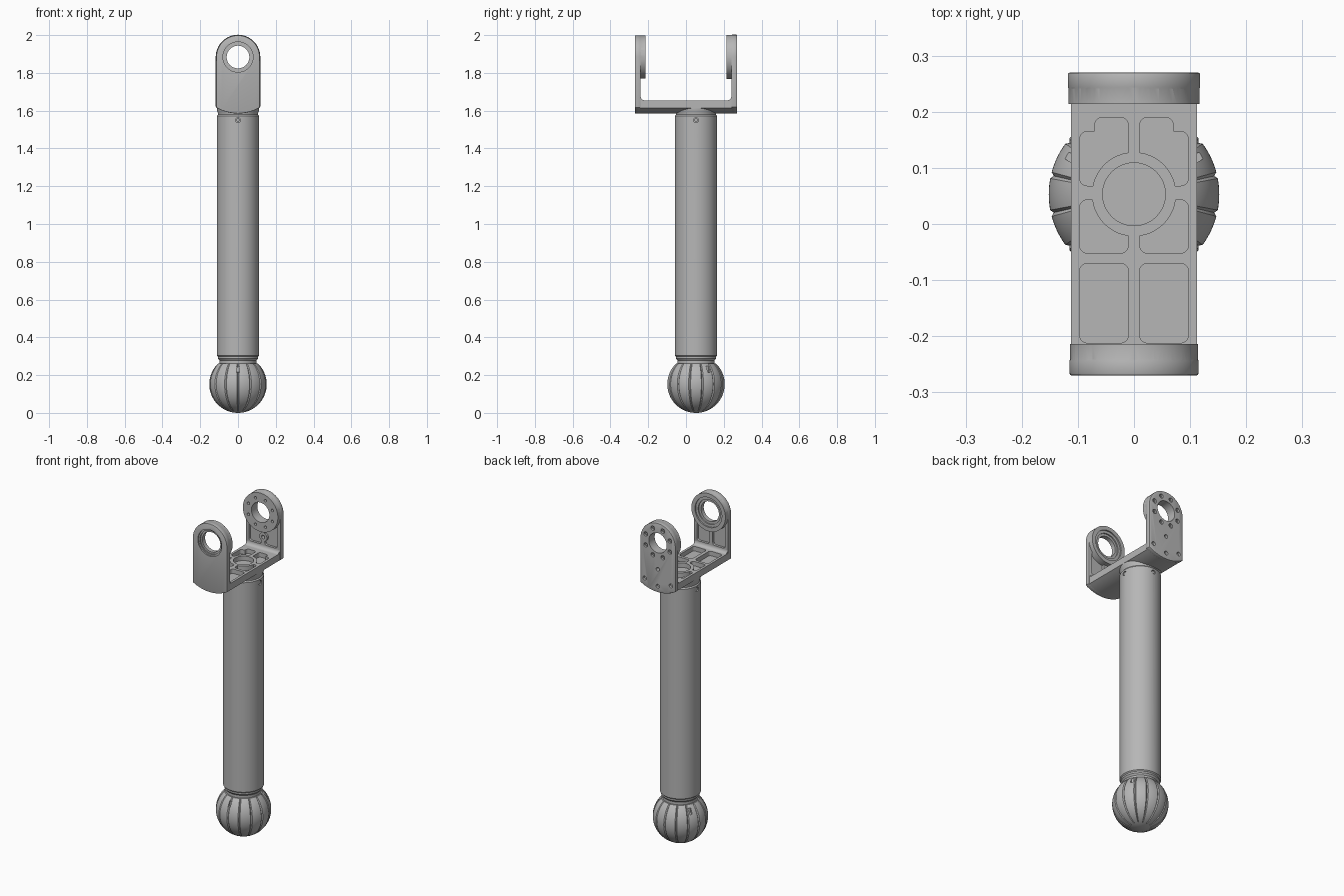
import bpy, bmesh, math
from mathutils import Vector

old = bpy.data.objects.get("Cube")
if old:
    bpy.data.objects.remove(old, do_unlink=True)

grey = bpy.data.materials.new("satin grey")
grey.use_nodes = True
COLOUR = (0.47, 0.47, 0.47, 1)
grey.diffuse_color = COLOUR
grey.node_tree.nodes["Principled BSDF"].inputs["Base Color"].default_value = COLOUR

AXIS_Y = 0.053      # handle axis
EYE_Z = 1.884       # height of the two eyes
PLACE = {"x": lambda a, b, c: (c, a, b),
         "y": lambda a, b, c: (a, c, b),
         "z": lambda a, b, c: (a, b, c)}


def finish(bm, name):
    bmesh.ops.recalc_face_normals(bm, faces=bm.faces)
    mesh = bpy.data.meshes.new(name)
    bm.to_mesh(mesh)
    bm.free()
    ob = bpy.data.objects.new(name, mesh)
    bpy.context.collection.objects.link(ob)
    mesh.materials.append(grey)
    return ob


def prism(name, pts, lo, hi, axis="y"):
    """Extrude a closed outline from lo to hi along an axis."""
    bm = bmesh.new()
    face = bm.faces.new([bm.verts.new(PLACE[axis](a, b, lo)) for a, b in pts])
    ext = bmesh.ops.extrude_face_region(bm, geom=[face])
    move = Vector(PLACE[axis](0, 0, hi - lo))
    bmesh.ops.translate(bm, vec=move, verts=[v for v in ext["geom"] if isinstance(v, bmesh.types.BMVert)])
    return finish(bm, name)


def arc(cx, cy, r, start, end, n):
    return [(cx + r * math.cos(math.radians(start + (end - start) * i / n)),
             cy + r * math.sin(math.radians(start + (end - start) * i / n))) for i in range(n + 1)]


def disc(name, cx, cy, r, lo, hi, axis="y", n=48):
    return prism(name, arc(cx, cy, r, 0, 360, n)[:-1], lo, hi, axis)


def rounded(x0, x1, y0, y1, r=0.014):
    return (arc(x1 - r, y1 - r, r, 0, 90, 5) + arc(x0 + r, y1 - r, r, 90, 180, 5)
            + arc(x0 + r, y0 + r, r, 180, 270, 5) + arc(x1 - r, y0 + r, r, 270, 360, 5))


def lathe(name, profile, n=64):
    """Revolve (radius, height) points around the handle axis."""
    bm = bmesh.new()
    rings = [[bm.verts.new((r * math.cos(t), AXIS_Y + r * math.sin(t), z))
              for t in (math.tau * i / n for i in range(n))] for r, z in profile]
    for a, b in zip(rings, rings[1:]):
        for i in range(n):
            bm.faces.new((a[i], a[(i + 1) % n], b[(i + 1) % n], b[i]))
    bm.faces.new(rings[0])
    bm.faces.new(rings[-1])
    return finish(bm, name)


def apply(ob, mod):
    bpy.context.view_layer.objects.active = ob
    bpy.ops.object.modifier_apply(modifier=mod.name)


def combine(ob, other, op="DIFFERENCE"):
    mod = ob.modifiers.new("combine", "BOOLEAN")
    mod.operation, mod.object, mod.solver = op, other, "EXACT"
    apply(ob, mod)
    bpy.data.objects.remove(other, do_unlink=True)


def soften(ob, width=0.004):
    mod = ob.modifiers.new("soft edge", "BEVEL")
    mod.width, mod.segments, mod.limit_method = width, 2, "ANGLE"
    mod.angle_limit = math.radians(40)
    apply(ob, mod)


def smooth(ob):
    bpy.ops.object.select_all(action="DESELECT")
    ob.select_set(True)
    bpy.context.view_layer.objects.active = ob
    bpy.ops.object.shade_smooth_by_angle(angle=math.radians(30))


def belly(half):
    """Shallow curved underside of the fork, left to right."""
    R, low = 0.228, 1.585
    a = math.degrees(math.asin(half / R))
    return arc(0, low + R, R, 270 - a, 270 + a, 16)


# Fork floor with pockets, ribs and a central ring
floor = prism("fork_floor", belly(0.112) + [(0.112, 1.655), (-0.112, 1.655)], -0.25, 0.25)
for s in (-1, 1):
    for x0, x1, y0, y1 in ((0.01, 0.097, -0.212, -0.07), (0.01, 0.097, -0.052, 0.043),
                           (0.01, 0.097, 0.068, 0.165), (0.01, 0.07, 0.09, 0.19)):
        a, b = sorted((s * x0, s * x1))
        combine(floor, prism("cutter", rounded(a, b, y0, y1), 1.628, 1.7, "z"))
combine(floor, disc("ring", 0, AXIS_Y, 0.075, 1.615, 1.655, "z"), "UNION")
combine(floor, disc("cutter", 0, AXIS_Y, 0.056, 1.628, 1.7, "z"))
smooth(floor)

# Small fillets where the floor meets the walls
for s, label in ((-1, "front"), (1, "back")):
    curve = [(s * (0.22 + p), q) for p, q in arc(0, 1.675, 0.02, 270, 360, 6)]
    smooth(prism(label + "_fillet", curve + [(s * 0.245, 1.675), (s * 0.245, 1.65), (s * 0.22, 1.65)],
                 -0.11, 0.11, "x"))


# Fork walls: plate with a round eye boss on the inner side
def wall(name, s, half):
    outline = belly(half) + arc(0, EYE_Z, half, 0, 180, 40)
    ob = prism(name, outline, *sorted((s * 0.24, s * 0.27)))
    soften(ob)
    for k in (-1, 1):
        a, b = sorted((k * 0.011, k * 0.095))
        combine(ob, prism("cutter", rounded(a, b, 1.68, 1.82), *sorted((s * 0.2, s * 0.254))))
    combine(ob, disc("boss", 0, EYE_Z, half - 0.001, *sorted((s * 0.214, s * 0.262)), n=80), "UNION")
    combine(ob, disc("cutter", 0, EYE_Z, 0.06, -0.4, 0.4))
    return ob


front = wall("front_wall", -1, 0.115)
combine(front, disc("cutter", 0, EYE_Z, 0.08, -0.3, -0.262))
combine(front, disc("cutter", 0, EYE_Z, 0.071, -0.3, -0.255))
combine(front, disc("cutter", 0, EYE_Z, 0.09, -0.222, -0.2))
combine(front, disc("cutter", 0, EYE_Z, 0.074, -0.229, -0.2))
smooth(front)

back = wall("back_wall", 1, 0.118)
combine(back, disc("pad", 0, 1.725, 0.026, 0.24, 0.262, n=24), "UNION")
for px, pz in arc(0, EYE_Z, 0.087, 22.5, 337.5, 7):
    combine(back, disc("cutter", px, pz, 0.008, 0.1, 0.4, n=16))
    combine(back, disc("cutter", px, pz, 0.013, 0.258, 0.4, n=16))
combine(back, disc("cutter", 0, 1.725, 0.011, 0.1, 0.4, n=16))
for px, pz in ((-0.088, 1.648), (0, 1.622), (0.088, 1.648)):
    combine(back, disc("cutter", px, pz, 0.012, 0.255, 0.4, n=16))
smooth(back)

# Handle tube with a necked top under the fork
tube = lathe("handle_tube", [(0.106, 0.298), (0.112, 0.304), (0.112, 1.572), (0.106, 1.579),
                             (0.106, 1.588), (0.112, 1.6), (0.112, 1.615)], 72)
for axis, c, mid in (("y", 0, AXIS_Y), ("x", AXIS_Y, 0)):
    for s in (-1, 1):
        combine(tube, disc("cutter", c, 1.55, 0.013, *sorted((mid + s * 0.1, mid + s * 0.2)), axis, 20))
        smooth(disc("tube_screw", c, 1.55, 0.009, *sorted((mid + s * 0.09, mid + s * 0.108)), axis, 16))
smooth(tube)

# Neck between tube and ball
smooth(lathe("neck", [(0.098, 0.25), (0.098, 0.278), (0.106, 0.288), (0.106, 0.3)]))

# Ball knob with grooves running from top to bottom
STEPS, GROOVES, R = 36, 14, 0.152
ball = lathe("ball_knob", [(R * math.sin(t), R - R * math.cos(t))
                           for t in (0.04 + 2.34 * i / STEPS for i in range(STEPS + 1))], GROOVES * 12)
centre = Vector((0, AXIS_Y, R))
for v in ball.data.vertices:
    d = v.co - centre
    turn = (math.atan2(d.y, d.x) + math.pi / 2) / math.tau * GROOVES
    if abs(turn - round(turn)) < 0.06 and -0.14 < d.z < 0.105:
        v.co = centre + d * 0.965
for deg in (-90, 30, 150):
    t = math.radians(deg)
    slot = prism("cutter", rounded(0.118, 0.2, 0.215, 0.3, 0.005), -0.007, 0.007)
    for v in slot.data.vertices:
        x, y, z = v.co
        v.co = (x * math.cos(t) - y * math.sin(t), AXIS_Y + x * math.sin(t) + y * math.cos(t), z)
    combine(ball, slot)
smooth(ball)
